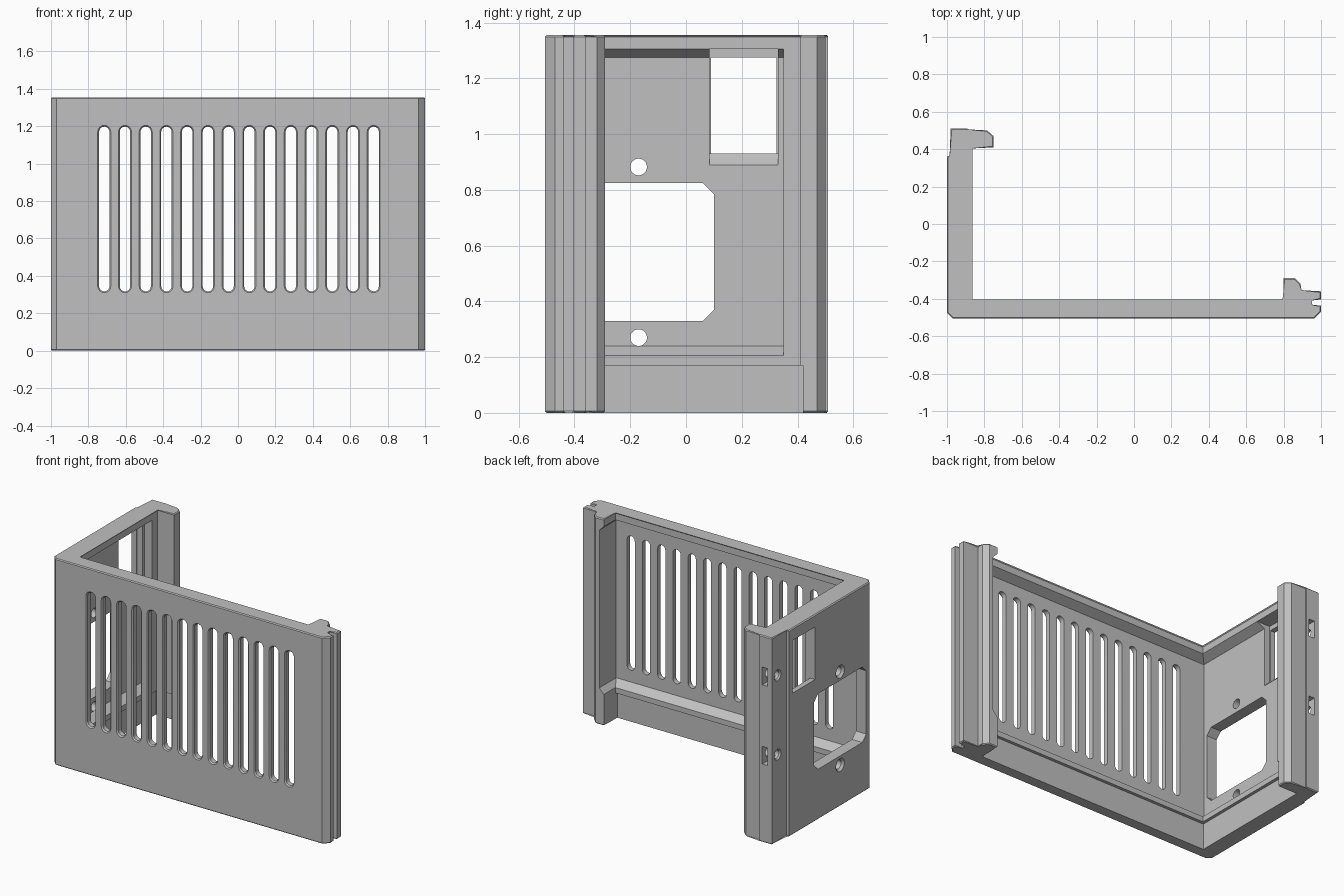
import bpy, bmesh, math
from mathutils import Vector

if "Cube" in bpy.data.objects:
    bpy.data.objects.remove(bpy.data.objects["Cube"])

HEIGHT = 1.355

grey = bpy.data.materials.new("plain grey plastic")
grey.use_nodes = True
colour = (0.53, 0.53, 0.53, 1)
grey.diffuse_color = colour
grey.node_tree.nodes["Principled BSDF"].inputs["Base Color"].default_value = colour


def loft(bm, rings):
    """Skin a stack of matching outlines and cap both ends."""
    loops = [[bm.verts.new(p) for p in ring] for ring in rings]
    n = len(loops[0])
    for a, b in zip(loops, loops[1:]):
        for i in range(n):
            j = (i + 1) % n
            bm.faces.new((a[i], a[j], b[j], b[i]))
    bm.faces.new(loops[0][::-1])
    bm.faces.new(loops[-1])


def make(name, bm):
    bmesh.ops.recalc_face_normals(bm, faces=bm.faces)
    mesh = bpy.data.meshes.new(name)
    bm.to_mesh(mesh)
    bm.free()
    ob = bpy.data.objects.new(name, mesh)
    bpy.context.collection.objects.link(ob)
    mesh.materials.append(grey)
    return ob


def cut(body, name, solids):
    """Subtract a set of separate lofted solids from the body."""
    bm = bmesh.new()
    for rings in solids:
        loft(bm, rings)
    cutter = make(name, bm)
    cutter.hide_render = True
    mod = body.modifiers.new(name, "BOOLEAN")
    mod.operation, mod.solver, mod.object = "DIFFERENCE", "EXACT", cutter
    bpy.context.view_layer.objects.active = body
    bpy.ops.object.modifier_apply(modifier=name)
    bpy.data.objects.remove(cutter)


def rect(x0, x1, y0, y1, z):
    return [(x0, y0, z), (x1, y0, z), (x1, y1, z), (x0, y1, z)]


def box(x0, x1, y0, y1, z0, z1):
    return [rect(x0, x1, y0, y1, z) for z in (z0, z1)]


def slot(x, y, z0, z1, r, steps=8):
    """Round-ended upright outline facing front."""
    pts = []
    for centre, start in ((z1 - r, 0), (z0 + r, math.pi)):
        for i in range(steps + 1):
            a = start + math.pi * i / steps
            pts.append((x + r * math.cos(a), y, centre + r * math.sin(a)))
    return pts


def disc(x, y, z, r, n=24):
    """Circle facing sideways."""
    return [(x, y + r * math.cos(math.tau * i / n), z + r * math.sin(math.tau * i / n))
            for i in range(n)]


def octagon(x, y0, y1, z0, z1, c):
    return [(x, y, z) for y, z in (
        (y0 + c, z0), (y1 - c, z0), (y1, z0 + c), (y1, z1 - c),
        (y1 - c, z1), (y0 + c, z1), (y0, z1 - c), (y0, z0 + c))]


# Angled wall with grooved end rib and rear post
profile = [(-1, -.475), (-.97, -.505), (.965, -.505), (1, -.47), (1, -.437),
           (.945, -.437), (.945, -.403), (1, -.403), (1, -.36), (.89, -.36),
           (.89, -.32), (.86, -.29), (.8, -.29), (.8, -.41), (-.87, -.41),
           (-.87, .41), (-.75, .41), (-.75, .47), (-.785, .5), (-.89, .5),
           (-.89, .51), (-.98, .51), (-.98, .36), (-1, .36)]
bm = bmesh.new()
loft(bm, [[(x, y, z) for x, y in profile] for z in (0, HEIGHT)])
rims = [e for e in bm.edges if abs(e.verts[0].co.z - e.verts[1].co.z) < .001]
bmesh.ops.bevel(bm, geom=rims, offset=.006, segments=1, affect="EDGES")
body = make("corner_panel", bm)

# Inner hollow with sloped top and bottom
DEPTH = .055
hollow_wide = (-.87 - DEPTH, .832, -.41 - DEPTH, .35)
hollow_rim = (-.87, .8, -.41, .35)
cut(body, "hollow", [[rect(*hollow_rim, .205), rect(*hollow_wide, .24),
                      rect(*hollow_wide, 1.275), rect(*hollow_rim, 1.305)]])

# Shallow rebate for the base
cut(body, "base_rebate", [box(-.89, .8, -.43, .42, -.1, .17)])

# Ventilation slots with chamfered mouths
vents = []
for i in range(14):
    x = -.715 + i * .1108
    vents.append([slot(x, -.52, .31, 1.205, .035), slot(x, -.505, .31, 1.205, .035),
                  slot(x, -.497, .317, 1.198, .028), slot(x, -.4, .317, 1.198, .028)])
cut(body, "vent_slots", vents)

# Large socket opening and its two countersunk screw holes
socket = [[octagon(x, -.44, .10, .33, .825, .04) for x in (-1.1, -.8)]]
for z in (.27, .882):
    socket.append([disc(-1.02, -.17, z, .043), disc(-1, -.17, z, .043),
                   disc(-.985, -.17, z, .03), disc(-.8, -.17, z, .03)])
cut(body, "socket_opening", socket)

# Switch window with a recess and sloped sill on the inside
cut(body, "switch_window", [box(-1.1, -.8, .09, .325, .93, 1.275)])
sill = [(-.84, .89), (-.925, .89), (-.965, .93), (-.965, 1.305), (-.84, 1.305)]
cut(body, "switch_recess", [[[(x, y, z) for x, z in sill] for y in (.085, .33)]])

# Nut pockets and screw holes in the rear post
cut(body, "nut_pockets", [box(-.95, -.91, .425, .6, z - .058, z + .058)
                          for z in (.57, 1.09)])
cut(body, "post_holes", [[disc(-1.05, .45, z, .035), disc(-.98, .45, z, .035),
                          disc(-.97, .45, z, .027), disc(-.85, .45, z, .027)]
                         for z in (.57, 1.09)])

# Keep flat faces crisp and round the hole walls
bpy.ops.object.select_all(action="DESELECT")
body.select_set(True)
bpy.context.view_layer.objects.active = body
bpy.ops.object.shade_smooth_by_angle(angle=math.radians(28))
